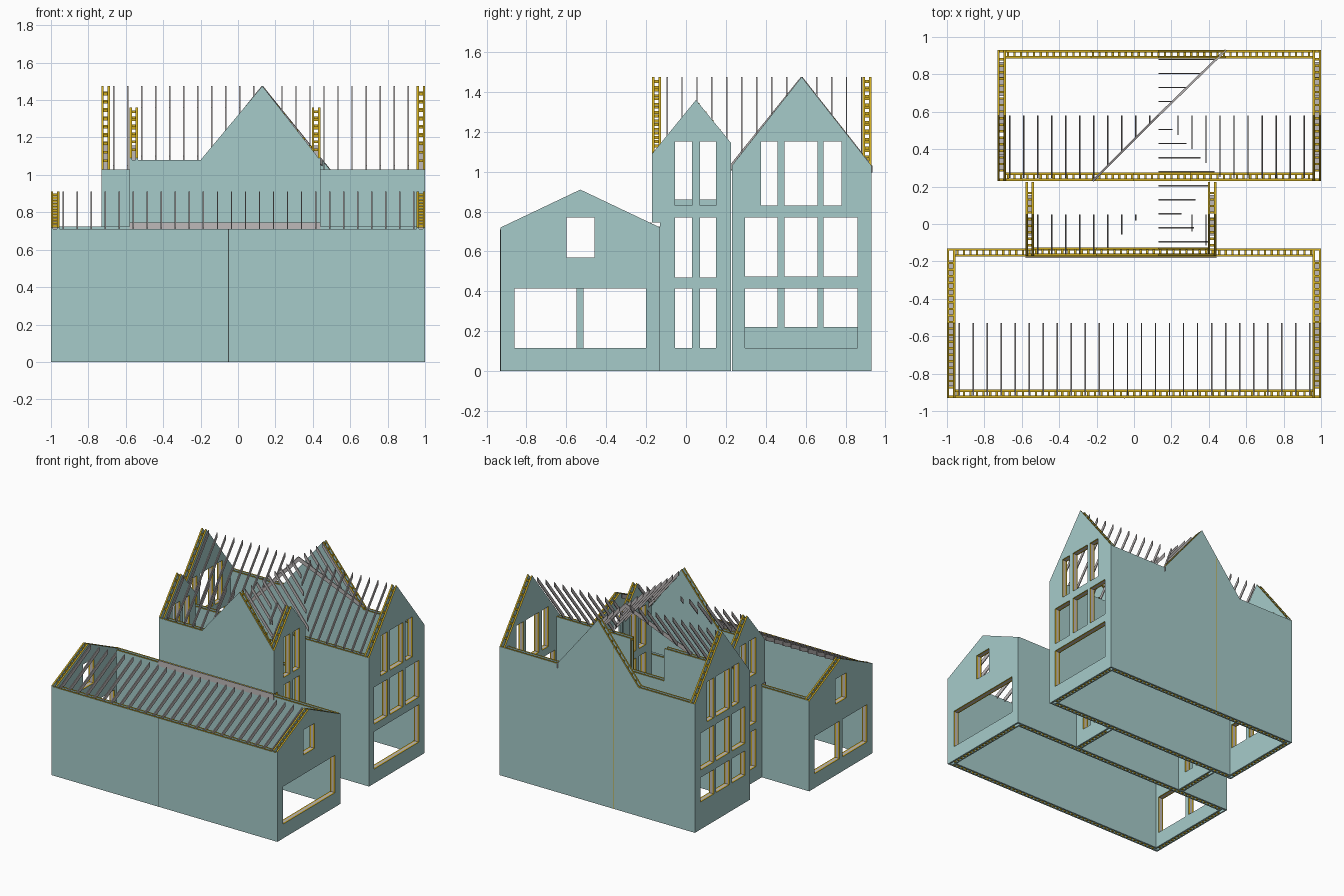
import bpy, bmesh
from mathutils import Vector

cube = bpy.data.objects.get("Cube")
if cube:
    bpy.data.objects.remove(cube)


def material(name, r, g, b):
    m = bpy.data.materials.new(name)
    m.use_nodes = True
    m.diffuse_color = (r, g, b, 1)
    m.node_tree.nodes["Principled BSDF"].inputs["Base Color"].default_value = (r, g, b, 1)
    return m


TEAL = material("teal panel", .38, .60, .59)
YELLOW = material("yellow edge", .62, .41, .015)
GREY = material("grey timber", .52, .49, .49)
DARK = material("dark seam", .06, .08, .08)

SKIN, DEPTH = .012, .045     # panel thickness, full wall thickness


def link(name, mesh, *mats):
    for m in mats:
        mesh.materials.append(m)
    ob = bpy.data.objects.new(name, mesh)
    bpy.context.collection.objects.link(ob)
    return ob


def boxes(name, spans, mat):
    """One object from a list of (low corner, high corner) boxes."""
    bm = bmesh.new()
    for lo, hi in spans:
        lo, hi = Vector(lo), Vector(hi)
        new = bmesh.ops.create_cube(bm, size=1)["verts"]
        for v in new:
            v.co = (lo + hi) / 2 + v.co * (hi - lo)
    bmesh.ops.recalc_face_normals(bm, faces=bm.faces)
    mesh = bpy.data.meshes.new(name)
    bm.to_mesh(mesh)
    bm.free()
    return link(name, mesh, mat)


def rect(u0, u1, z0, z1):
    return [(u0, z0), (u1, z0), (u1, z1), (u0, z1)]


def place(axis, u, w, z):
    """Wall coordinates (along, across, up) to world."""
    return Vector((u, w, z)) if axis == "x" else Vector((w, u, z))


def panel(name, axis, w, outline, holes):
    """Thin board with holes: teal faces, yellow cut edges."""
    cu = bpy.data.curves.new(name, "CURVE")
    cu.dimensions, cu.fill_mode, cu.extrude = "2D", "BOTH", SKIN / 2
    for loop in [outline] + holes:
        sp = cu.splines.new("POLY")
        sp.points.add(len(loop) - 1)
        for p, (u, z) in zip(sp.points, loop):
            p.co = (u, z, 0, 1)
        sp.use_cyclic_u = True
    tmp = bpy.data.objects.new(name, cu)
    bpy.context.collection.objects.link(tmp)
    dg = bpy.context.evaluated_depsgraph_get()
    mesh = bpy.data.meshes.new_from_object(tmp.evaluated_get(dg))
    bpy.data.objects.remove(tmp)
    mesh.materials.clear()
    bm = bmesh.new()
    bm.from_mesh(mesh)
    bmesh.ops.remove_doubles(bm, verts=bm.verts, dist=1e-5)
    us = [p[0] for p in outline]
    for v in bm.verts:
        v.co = place(axis, v.co.x, w + v.co.z, v.co.y)
    bmesh.ops.recalc_face_normals(bm, faces=bm.faces)
    along, across = (0, 1) if axis == "x" else (1, 0)
    for f in bm.faces:
        f.smooth = False
        c = f.calc_center_median()
        end = min(abs(c[along] - min(us)), abs(c[along] - max(us))) < .001
        flat = abs(f.normal[across]) > .9
        f.material_index = 0 if flat or end or c.z < .01 else 1
    bm.to_mesh(mesh)
    bm.free()
    link(name, mesh, TEAL, YELLOW)


def height(top, u):
    for (a, za), (b, zb) in zip(top, top[1:]):
        if a <= u <= b:
            return za + (zb - za) * (u - a) / (b - a)
    return top[-1][1]


def wall(name, axis, outer, inward, top, holes=(), base=None, z0=0, inset=(0, 0)):
    """Hollow wall: outer and inner panels, rungs between, lined openings."""
    lo, hi = top[0][0], top[-1][0]
    base = base or [(lo, z0), (hi, z0)]
    holes = [rect(*h) for h in holes]
    for label, off, cut in (("outer", SKIN / 2, inset[0]), ("inner", DEPTH - SKIN / 2, inset[1])):
        ring = [(min(max(u, lo + cut), hi - cut), z) for u, z in base + top[::-1]]
        panel(f"{name}_{label}_panel", axis, outer + inward * off, ring, holes)
    wa, wb = sorted((outer + inward * SKIN, outer + inward * (DEPTH - SKIN)))

    def block(u0, u1, a, b):
        return place(axis, u0, wa, a), place(axis, u1, wb, b)

    # rungs at the head and foot of the cavity
    rungs, u = [], lo + .05
    while u < hi - .05:
        z = height(top, u)
        rungs += [block(u, u + .012, z - .024, z - .010), block(u, u + .012, z0, z0 + .012)]
        u += .035
    boxes(name + "_rungs", rungs, YELLOW)
    # grey lining round each opening
    t, lining = .006, []
    for (a, c), _, (b, d), _ in holes:
        lining += [block(a - t, a, c, d), block(b, b + t, c, d),
                   block(a - t, b + t, c - t, c), block(a - t, b + t, d, d + t)]
    if lining:
        boxes(name + "_opening_lining", lining, GREY)


LONG = (SKIN, DEPTH - SKIN)

# Front wing
rake = [(-.93, .72), (-.53, .91), (-.13, .72)]
attic = (-.60, -.46, .57, .77)
wall("front_wing_right_gable", "y", 1, -1, rake, [attic, (-.86, -.20, .115, .415)])
wall("front_wing_left_gable", "y", -1, 1, rake,
     [attic, (-.86, -.55, .115, .415), (-.515, -.20, .115, .415)])
wall("front_wing_front_wall", "x", -.93, 1, [(-1, .71), (1, .71)], inset=LONG)
wall("front_wing_back_wall", "x", -.13, -1, [(-1, .725), (1, .725)], inset=LONG)
boxes("front_wing_ledger", [((-.58, -.181, .70), (.44, -.174, .745))], GREY)
boxes("front_wall_seam", [((-.053, -.932, 0), (-.047, -.929, .71))], DARK)

# Back wing
rake = [(.23, 1.03), (.58, 1.475), (.93, 1.03)]
columns = [(.295, .46), (.495, .66), (.69, .86)]
upper = [(a, b, .475, .77) for a, b in columns]
upper += [(.375, .46, .83, 1.15), (.495, .66, .83, 1.15), (.69, .78, .83, 1.15)]
wall("back_wing_right_gable", "y", 1, -1, rake, upper + [(.295, .86, .115, .415)])
wall("back_wing_left_gable", "y", -.73, 1, rake, upper + [(a, b, .22, .415) for a, b in columns])
wall("back_wing_back_wall", "x", .93, -1,
     [(-.73, 1.03), (-.23, 1.03), (.13, 1.475), (.49, 1.03), (1, 1.03)], inset=LONG)
wall("back_wing_front_wall", "x", .23, 1,
     [(-.73, 1.03), (0, 1.03), (.001, .77), (.299, .77), (.30, 1.03), (1, 1.03)], inset=LONG)
boxes("back_wall_seam", [((-.012, .929, 0), (-.008, .931, 1.29))], YELLOW)

# Middle link
rake = [(-.17, 1.09), (.05, 1.36), (.225, 1.145)]
foot = [(-.17, .745), (-.13, .745), (-.13, 0), (.225, 0)]
for side, x, inward, sill in (("right", .44, -1, .83), ("left", -.58, 1, .86)):
    rows = [(.115, .415), (.47, .77), (sill, 1.15)]
    wall(f"link_{side}_gable", "y", x, inward, rake,
         [(a, b, c, d) for a, b in ((-.055, .03), (.07, .15)) for c, d in rows], base=foot)
wall("link_front_wall", "x", -.17, 1,
     [(-.58, 1.08), (-.20, 1.08), (.13, 1.475), (.44, 1.094)], z0=.745, inset=LONG)


# Rafters: thin upright boards that follow a slope
def rafters(name, lines, thick=.007, deep=.035):
    bm = bmesh.new()
    for a, b in lines:
        a, b = Vector(a), Vector(b)
        side = (b - a).cross(Vector((0, 0, 1))).normalized() * thick / 2
        down = Vector((0, 0, -deep))
        ends = [[bm.verts.new(p + s * side + d) for s, d in
                 ((1, down * 0), (-1, down * 0), (-1, down), (1, down))] for p in (a, b)]
        bm.faces.new(ends[0])
        bm.faces.new(ends[1][::-1])
        for i in range(4):
            j = (i + 1) % 4
            bm.faces.new((ends[0][i], ends[1][i], ends[1][j], ends[0][j]))
    bmesh.ops.recalc_face_normals(bm, faces=bm.faces)
    mesh = bpy.data.meshes.new(name)
    bm.to_mesh(mesh)
    bm.free()
    link(name, mesh, GREY)


def steps(start, stop, step=.075):
    return [start + i * step for i in range(int((stop - start) / step) + 1)]


rafters("front_wing_rafters",
        [((x, -.53, .91), (x, -.92, .715)) for x in steps(-.935, .95)])

main, link_lines, cross = [], [], []
for x in steps(-.665, .95):
    run = min(.335, abs(x - .13))
    if run > .03:
        main.append(((x, .58, 1.475), (x, .58 - run, 1.475 - 1.27 * run)))
    run = min(.21, abs(x - .13) - .09)
    if run > .03 and -.54 < x < .40:
        link_lines.append(((x, .05, 1.36), (x, .05 - run, 1.36 - 1.23 * run)))
for y in steps(-.095, .89):
    run = min(.35, abs(y - .58)) if y > .23 else min(.30, .12 + abs(y - .05))
    if run > .03:
        cross.append(((.13, y, 1.475), (.13 + run, y, 1.475 - 1.23 * run)))
rafters("back_wing_rafters", main)
rafters("link_rafters", link_lines)
rafters("cross_roof_rafters", cross)
rafters("valley_beams", [((.13, .58, 1.475), (-.22, .23, 1.04)),
                         ((.13, .58, 1.475), (.49, .93, 1.03))], thick=.012)
